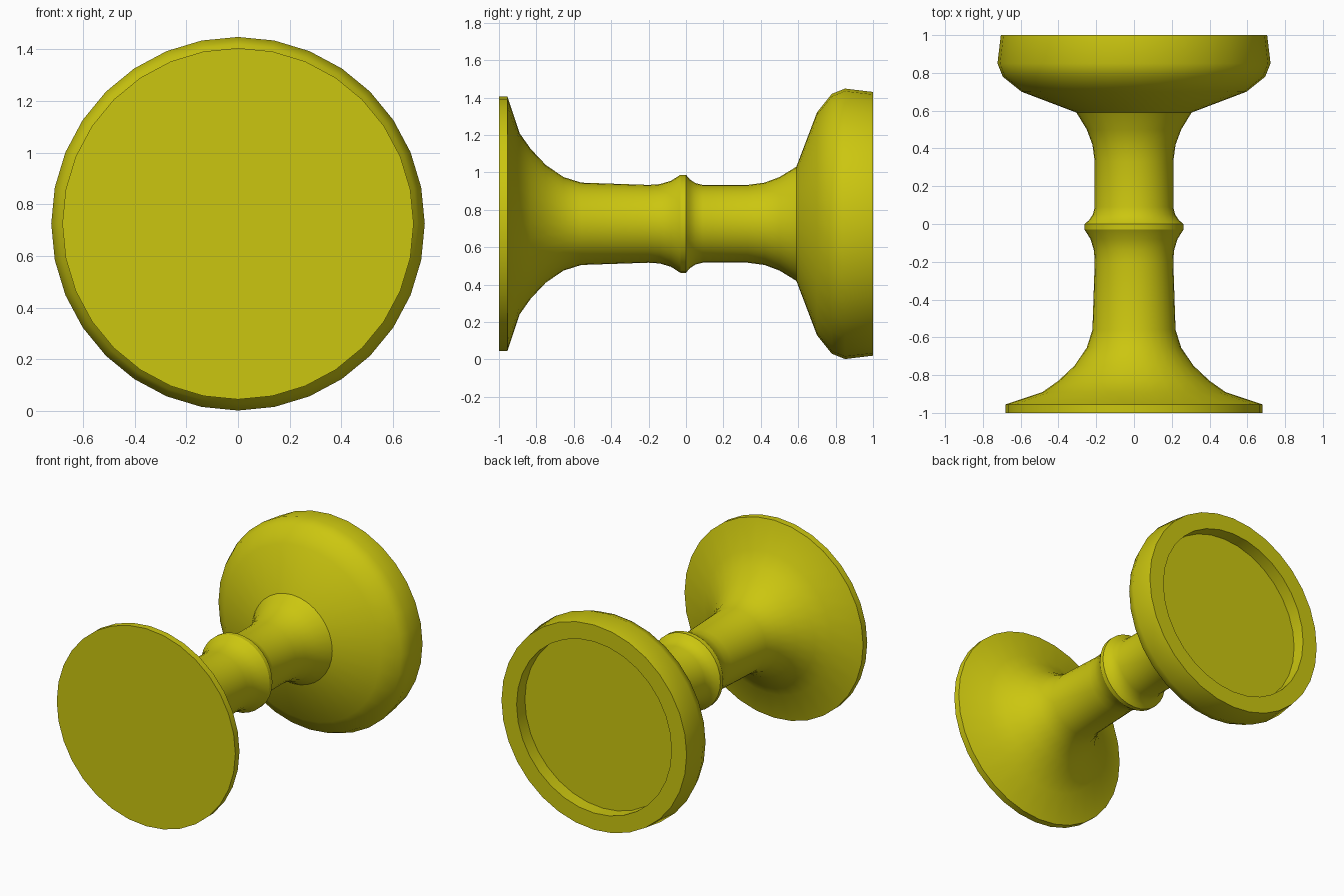
import bpy
import bmesh
from math import sin, cos, pi, radians

SIDES = 32
AXIS_Z = 0.725

cube = bpy.data.objects.get("Cube")
if cube:
    bpy.data.objects.remove(cube, do_unlink=True)

# Single flat colour
yellow = bpy.data.materials.new("olive_yellow")
yellow.use_nodes = True
colour = (0.6, 0.565, 0.005, 1)
yellow.diffuse_color = colour
yellow.node_tree.nodes["Principled BSDF"].inputs["Base Color"].default_value = colour


def lathe(name, profile, cap_start=False, cap_end=False):
    """Revolve (y, radius) points around the horizontal axis."""
    bm = bmesh.new()
    rings = []
    for y, r in profile:
        angles = [2 * pi * i / SIDES for i in range(SIDES)]
        rings.append([bm.verts.new((r * sin(a), y, AXIS_Z + r * cos(a))) for a in angles])
    for a, b in zip(rings, rings[1:]):
        for i in range(SIDES):
            j = (i + 1) % SIDES
            bm.faces.new((a[i], a[j], b[j], b[i]))
    if cap_start:
        bm.faces.new(rings[0][::-1])
    if cap_end:
        bm.faces.new(rings[-1])
    # Outward direction: the first band of every profile faces away from the axis
    face = bm.faces[:][0] if not bm.faces else next(iter(bm.faces))
    face.normal_update()
    centre = face.calc_center_median()
    if face.normal.x * centre.x + face.normal.z * (centre.z - AXIS_Z) < 0:
        bmesh.ops.reverse_faces(bm, faces=bm.faces[:])
    if cap_start or cap_end:
        for f in bm.faces:
            f.normal_update()
            # End discs look outward along the axis
            if len(f.verts) == SIDES:
                wanted = -1 if f.calc_center_median().y < 0 else 1
                if f.normal.y * wanted < 0:
                    f.normal_flip()
    mesh = bpy.data.meshes.new(name)
    bm.to_mesh(mesh)
    bm.free()
    mesh.materials.append(yellow)
    obj = bpy.data.objects.new(name, mesh)
    bpy.context.collection.objects.link(obj)
    bpy.ops.object.select_all(action="DESELECT")
    obj.select_set(True)
    bpy.context.view_layer.objects.active = obj
    bpy.ops.object.shade_smooth_by_angle(angle=radians(32))
    return obj


# Flared disc and front half of the stem
lathe("front_flare", [
    (-1, 0.68), (-0.955, 0.68), (-0.89, 0.485), (-0.83, 0.4), (-0.75, 0.315),
    (-0.655, 0.25), (-0.56, 0.22), (-0.2, 0.208), (-0.14, 0.212),
    (-0.08, 0.23), (-0.03, 0.262),
], cap_start=True)

# Raised ring at the middle
lathe("collar_ring", [(-0.03, 0.262), (0, 0.262)])

# Back half of the stem
lathe("back_stem", [
    (0, 0.262), (0.02, 0.238), (0.05, 0.218), (0.09, 0.208), (0.33, 0.208),
    (0.42, 0.22), (0.5, 0.25), (0.59, 0.305),
])

# Rounded knob with a shallow recess in its back face
lathe("back_knob", [
    (0.59, 0.305), (0.7, 0.595), (0.78, 0.695), (0.85, 0.723), (1, 0.705),
    (1, 0.59), (0.91, 0.59),
], cap_end=True)
